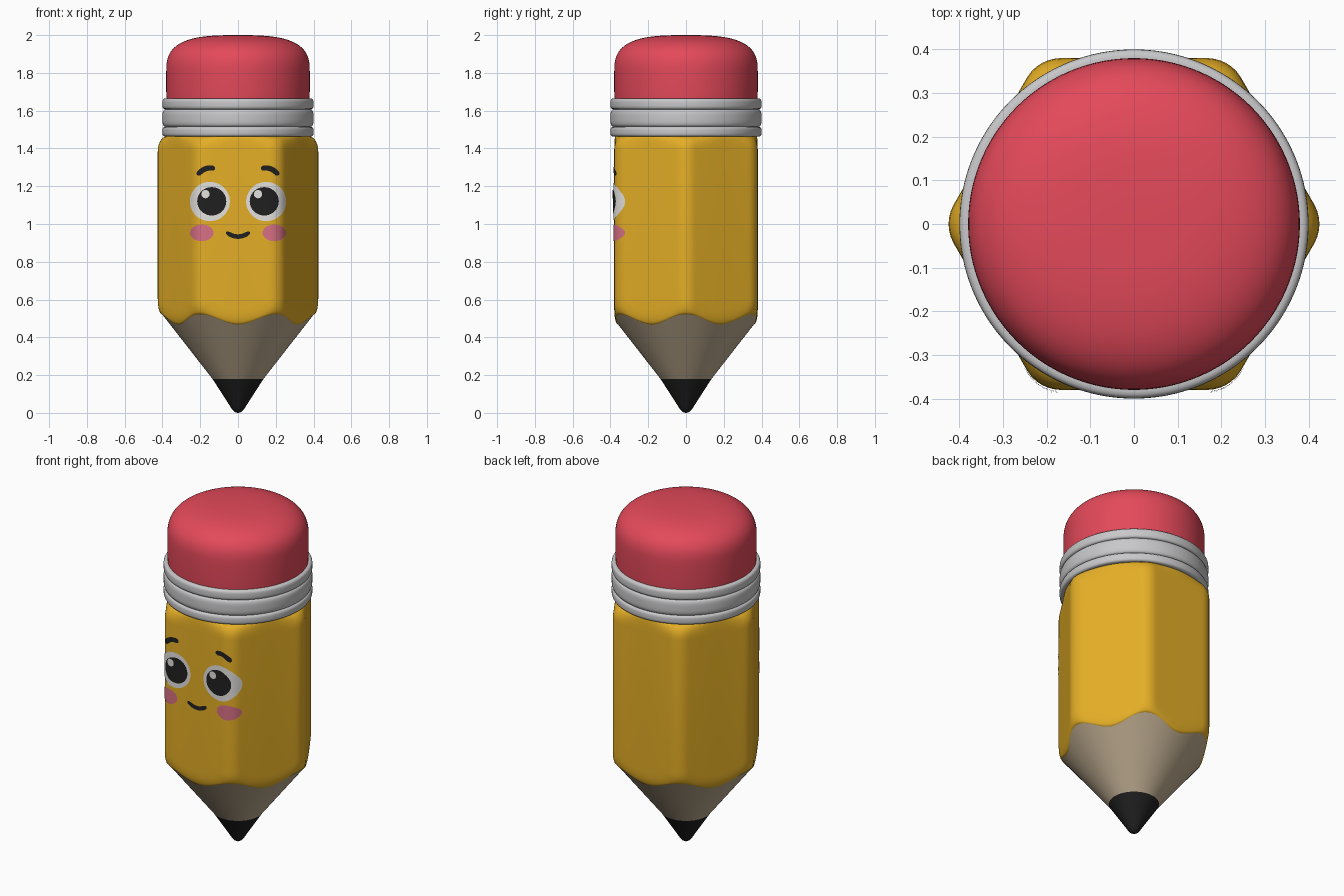
import bpy, bmesh, math
from math import sin, cos, pi, sqrt, radians

if "Cube" in bpy.data.objects:
    bpy.data.objects.remove(bpy.data.objects["Cube"])

N = 180            # segments around the pencil
AP, RF = 0.38, 0.09   # hexagon apothem and corner rounding
DC = (AP - RF) / cos(pi / 6)   # distance of each corner's rounding centre


def material(name, r, g, b):
    lin = lambda c: (c / 255 / 12.92) if c <= 10 else ((c / 255 + 0.055) / 1.055) ** 2.4
    m = bpy.data.materials.new(name)
    m.diffuse_color = (lin(r), lin(g), lin(b), 1)
    m.use_nodes = True
    m.node_tree.nodes["Principled BSDF"].inputs["Base Color"].default_value = m.diffuse_color
    return m


YELLOW = material("yellow paint", 228, 174, 38)
RED = material("red rubber", 228, 73, 90)
METAL = material("grey metal", 200, 200, 202)
WOOD = material("bare wood", 190, 172, 144)
BLACK = material("black graphite", 32, 32, 33)
WHITE = material("eye white", 228, 226, 222)
PINK = material("cheek pink", 216, 112, 132)


def finish(name, bm, mat, angle=40):
    me = bpy.data.meshes.new(name)
    bm.to_mesh(me)
    bm.free()
    me.materials.append(mat)
    ob = bpy.data.objects.new(name, me)
    bpy.context.collection.objects.link(ob)
    bpy.ops.object.select_all(action='DESELECT')
    ob.select_set(True)
    bpy.context.view_layer.objects.active = ob
    bpy.ops.object.shade_smooth_by_angle(angle=radians(angle))
    return ob


def skin(name, rows, mat, angle=40):
    """Skin rings bottom to top; each row is (r, z) or a function of angle giving it."""
    bm = bmesh.new()
    rings = []
    for row in rows:
        ring = []
        for i in range(N):
            a = 2 * pi * i / N
            r, z = row(a) if callable(row) else row
            ring.append(bm.verts.new((r * cos(a), r * sin(a), z)))
        rings.append(ring)
    for lo, hi in zip(rings, rings[1:]):
        for i in range(N):
            j = (i + 1) % N
            bm.faces.new((lo[i], lo[j], hi[j], hi[i]))
    bmesh.ops.remove_doubles(bm, verts=bm.verts, dist=1e-5)
    return finish(name, bm, mat, angle)


# Shape rules of the pencil
def hex_r(a):
    p = abs((a + pi / 6) % (pi / 3) - pi / 6)      # angle from nearest corner
    limit = math.atan2(RF * 0.5, DC + RF * cos(pi / 6))
    if p < limit:
        return DC * cos(p) + sqrt(RF ** 2 - (DC * sin(p)) ** 2)
    return AP / cos(pi / 6 - p)


def scallop(a):
    return 0.495 + 0.027 * cos(6 * a)


def cone_r(z):
    return 0.135 + 0.78 * (z - 0.18)


# Graphite tip and sharpened wood cone
skin("graphite_tip", [(0, 0), (0.012, 0.002), (0.024, 0.010), (0.034, 0.022),
                      (0.048, 0.045), (0.135, 0.18)], BLACK)
skin("wood_cone", [(0.135, 0.18)] +
     [lambda a, t=t: (cone_r(0.18 + t * (scallop(a) - 0.18)), 0.18 + t * (scallop(a) - 0.18))
      for t in (0.25, 0.5, 0.75, 1)], WOOD)


# Hexagonal body, rounded at the scalloped edge and at the shoulder
def body_low(u):
    def f(a):
        zb = scallop(a)
        rc = cone_r(zb)
        return rc + (hex_r(a) - rc) * sqrt(1 - (1 - u) ** 2), zb + 0.08 * u
    return f


def body_high(u):
    def f(a):
        R = hex_r(a)
        return R - (R - 0.374) * (1 - sqrt(1 - u * u)), 1.385 + 0.08 * u
    return f


low = [body_low(u) for u in (0, 0.03, 0.1, 0.2, 0.35, 0.5, 0.7, 1)]
high = [body_high(u) for u in (0, 0.3, 0.5, 0.7, 0.85, 0.95, 1)]
skin("body", low + high, YELLOW)

# Metal band with three rounded ridges
band = [(0.36, 1.463)]
for z0, z1 in ((1.463, 1.515), (1.515, 1.607), (1.607, 1.665)):
    for k in range(11):
        c = -cos(pi * k / 10)
        band.append((0.384 + 0.016 * sqrt(max(0, 1 - c ** 4)), (z0 + z1) / 2 + c * (z1 - z0) / 2))
band.append((0.36, 1.665))
skin("metal_band", band, METAL, 50)

# Eraser with a softly domed top
eraser = [(0.376, 1.64), (0.38, 1.70)]
for k in range(25):
    t = pi / 2 * k / 24
    eraser.append((0.38 * max(0, cos(t)) ** (2 / 3) if k < 24 else 0, 1.80 + 0.20 * sin(t) ** (2 / 3)))
skin("eraser", eraser, RED, 60)


# Painted face: thin sheets draped on the front of the body
def drape(x, z, off):
    ax = abs(x)
    cx, cy = DC * 0.5, DC * cos(pi / 6)
    if ax < cx:
        y = AP
    elif ax < cx + RF * cos(pi / 6):
        y = cy + sqrt(RF ** 2 - (ax - cx) ** 2)
    else:
        y = (AP - cos(pi / 6) * ax) / 0.5
    return (x, -y - off, z)


def face_front(bm):
    bm.normal_update()
    for f in bm.faces:
        if f.normal.y > 0:
            f.normal_flip()


def spot(name, x, z, rx, rz, off, mat, rings=9, seg=48):
    bm = bmesh.new()
    mid = bm.verts.new(drape(x, z, off))
    prev = None
    for k in range(1, rings + 1):
        s = k / rings
        ring = [bm.verts.new(drape(x + rx * s * cos(2 * pi * i / seg),
                                   z + rz * s * sin(2 * pi * i / seg), off)) for i in range(seg)]
        for i in range(seg):
            j = (i + 1) % seg
            bm.faces.new((prev[i], prev[j], ring[j], ring[i]) if prev else (mid, ring[j], ring[i]))
        prev = ring
    face_front(bm)
    finish(name, bm, mat)


def stroke(name, p0, p1, p2, width, off, mat, n=28):
    """Round-ended ribbon along a quadratic curve."""
    bm = bmesh.new()
    prev = None
    for k in range(n + 1):
        t = (1 - cos(pi * k / n)) / 2
        x, z = ((1 - t) ** 2 * a + 2 * t * (1 - t) * b + t * t * c for a, b, c in zip(p0, p1, p2))
        dx, dz = (2 * (1 - t) * (b - a) + 2 * t * (c - b) for a, b, c in zip(p0, p1, p2))
        d = math.hypot(dx, dz)
        w = width / 2 * max(0.02, 1 - abs(2 * t - 1) ** 8) ** 0.5
        cur = [bm.verts.new(drape(x - s * w * dz / d, z + s * w * dx / d, off)) for s in (-1, 1)]
        if prev:
            bm.faces.new((prev[0], cur[0], cur[1], prev[1]))
        prev = cur
    face_front(bm)
    finish(name, bm, mat)


for s, side in ((-1, "left"), (1, "right")):
    spot(side + "_cheek", s * 0.192, 0.953, 0.062, 0.044, 0.003, PINK)
    spot(side + "_eye_white", s * 0.149, 1.119, 0.106, 0.104, 0.004, WHITE)
    spot(side + "_pupil", s * 0.139, 1.12, 0.077, 0.075, 0.006, BLACK)
    spot(side + "_eye_glint", s * 0.139 - 0.033, 1.158, 0.022, 0.022, 0.008, WHITE, 4, 24)
    stroke(side + "_eyebrow", (s * 0.122, 1.292), (s * 0.175, 1.31), (s * 0.215, 1.258), 0.028, 0.004, BLACK)
stroke("mouth", (-0.062, 0.957), (0, 0.910), (0.062, 0.957), 0.024, 0.004, BLACK)
